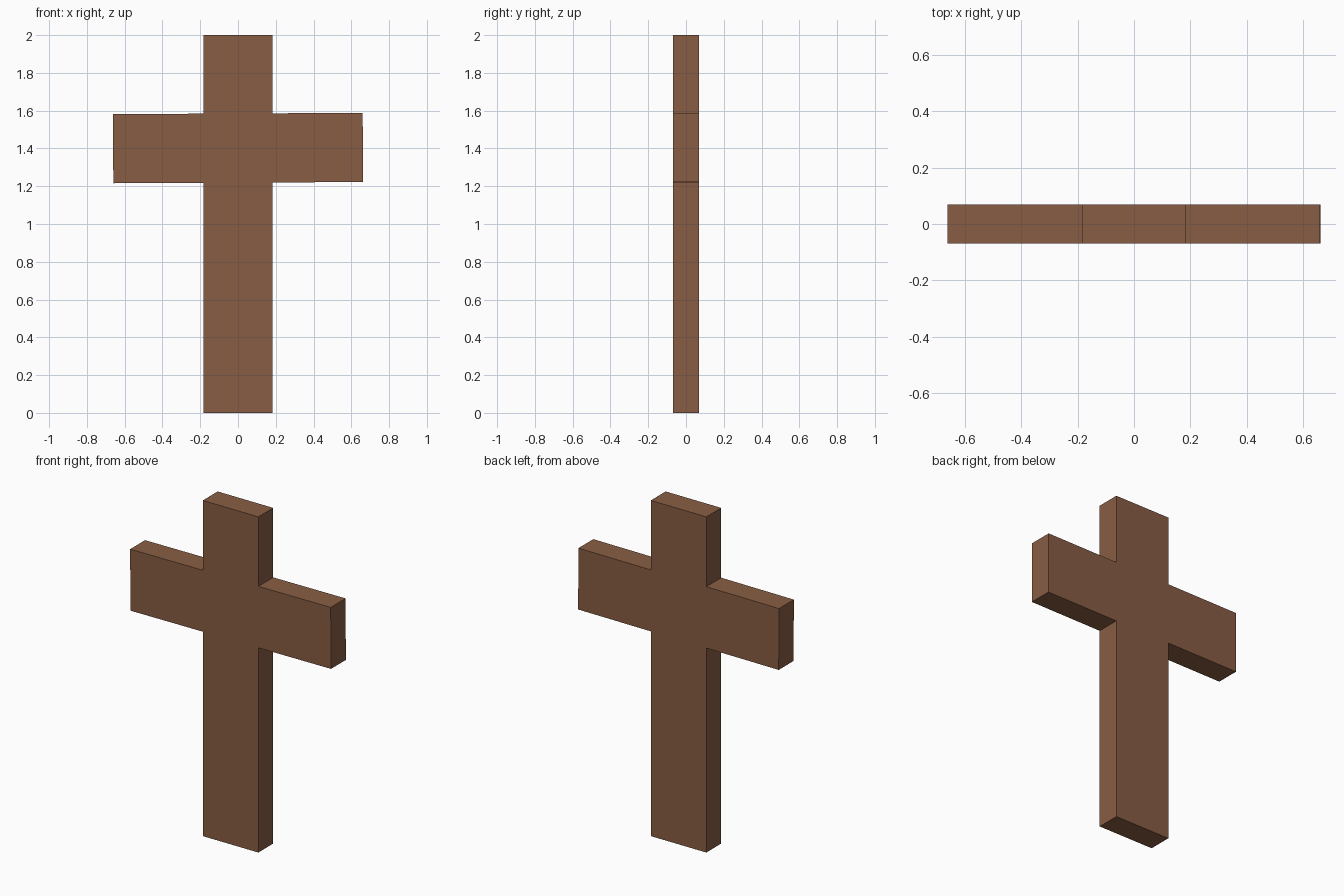
import bpy, bmesh
from mathutils import Vector, Matrix

if "Cube" in bpy.data.objects:
    bpy.data.objects.remove(bpy.data.objects["Cube"])

HALF_W, HALF_D, HEIGHT = 0.183, 0.07, 2.0      # post
ARM, BAR_Z, TILT = 0.661, 1.402, 0.005         # crossbar, very slightly tilted

wood = bpy.data.materials.new("brown wood")
wood.diffuse_color = (0.246, 0.110, 0.057, 1)
wood.use_nodes = True
wood.node_tree.nodes["Principled BSDF"].inputs["Base Color"].default_value = wood.diffuse_color


def bar(x, side):
    """Point on the tilted top (+1) or bottom (-1) edge of the crossbar."""
    return (x, BAR_Z + side * HALF_W + x * TILT)


def end(sx, side):
    """Corner of the crossbar end, square to the tilt."""
    return bar(sx * ARM - side * HALF_W * TILT, side)


# Cross outline, seen from the front
w = HALF_W
outline = [(-w, 0), (w, 0), bar(w, -1), end(1, -1), end(1, 1), bar(w, 1),
           (w, HEIGHT), (-w, HEIGHT), bar(-w, 1), end(-1, 1), end(-1, -1), bar(-w, -1)]

# Extrude the outline through the thickness
bm = bmesh.new()
face = bm.faces.new([bm.verts.new((x, -HALF_D, z)) for x, z in outline])
ext = bmesh.ops.extrude_face_region(bm, geom=[face], use_keep_orig=True)
moved = [v for v in ext["geom"] if isinstance(v, bmesh.types.BMVert)]
bmesh.ops.translate(bm, verts=moved, vec=(0, 2 * HALF_D, 0))
bmesh.ops.recalc_face_normals(bm, faces=bm.faces)

mesh = bpy.data.meshes.new("wooden_cross")
bm.to_mesh(mesh)
bm.free()
mesh.materials.append(wood)
bpy.context.collection.objects.link(bpy.data.objects.new("wooden_cross", mesh))
